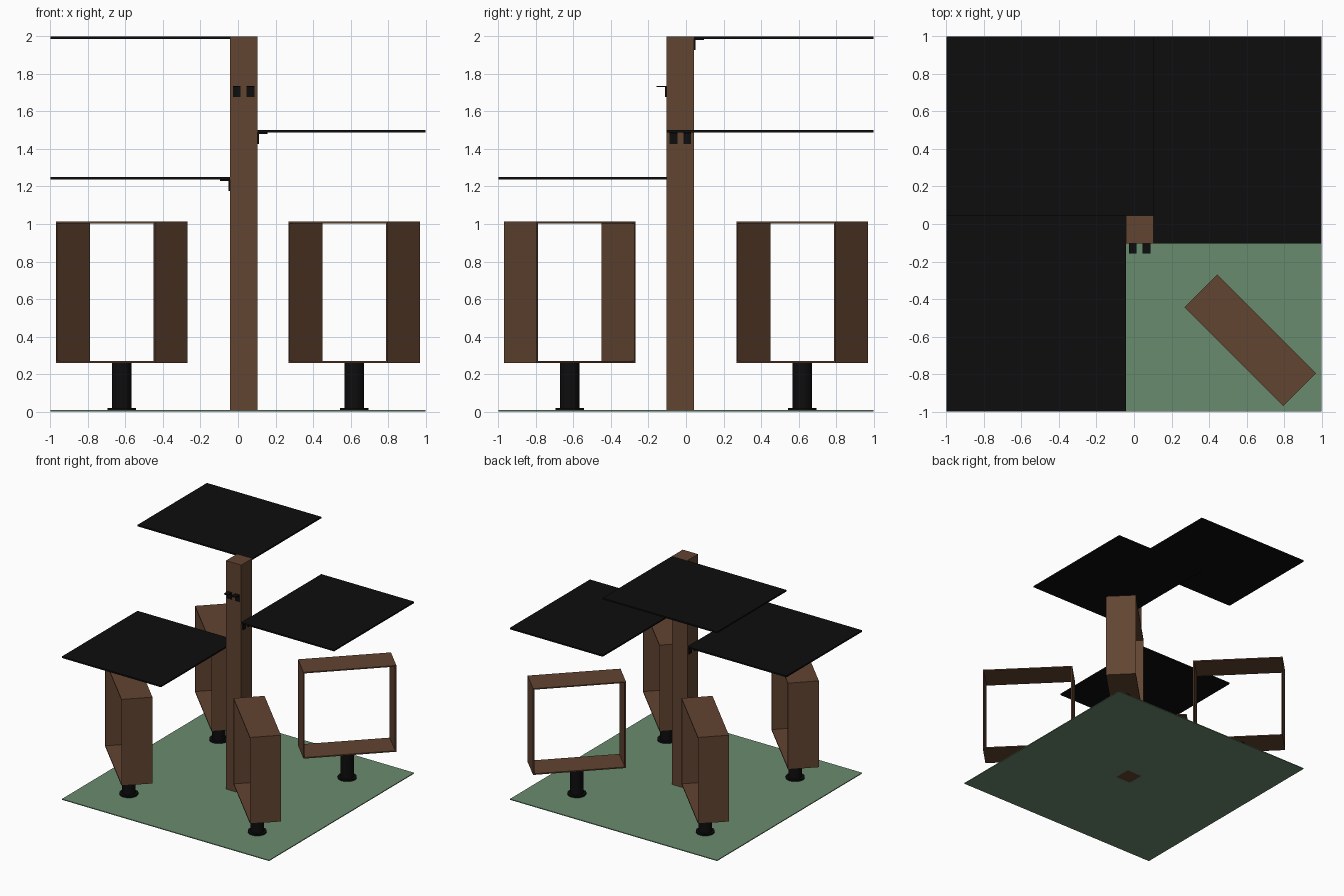
import bpy
from math import radians
from mathutils import Matrix, Vector

cube = bpy.data.objects.get("Cube")
if cube:
    bpy.data.objects.remove(cube, do_unlink=True)


def material(name, rgb):
    m = bpy.data.materials.new(name)
    m.use_nodes = True
    m.diffuse_color = (*rgb, 1)
    m.node_tree.nodes["Principled BSDF"].inputs["Base Color"].default_value = (*rgb, 1)
    return m


WOOD = material("brown wood", (0.122, 0.058, 0.031))
GRASS = material("muted green", (0.144, 0.26, 0.155))
BLACK = material("black", (0.004, 0.004, 0.004))


def box(name, low, high, mat, matrix=Matrix()):
    """Box between two corners, optionally moved by a matrix."""
    low, high = Vector(low), Vector(high)
    bpy.ops.mesh.primitive_cube_add(size=1)
    ob = bpy.context.object
    ob.name = name
    ob.data.transform(matrix @ Matrix.Translation((low + high) / 2)
                      @ Matrix.Diagonal((*(high - low), 1)))
    ob.data.materials.append(mat)
    return ob


def disc(name, x, y, z0, z1, radius):
    bpy.ops.mesh.primitive_cylinder_add(vertices=32, radius=radius, depth=z1 - z0,
                                        location=(x, y, (z0 + z1) / 2))
    ob = bpy.context.object
    ob.name = name
    ob.data.materials.append(BLACK)
    bpy.ops.object.shade_smooth_by_angle(angle=radians(30))


# Ground and central post
LO, HI = -0.043, 0.104
box("ground", (-1, -1, 0), (1, 1, 0.007), GRASS)
box("post", (LO, -HI, 0), (HI, -LO, 2), WOOD)

# Flat canopies at stepped heights
T = 0.013
for name, x0, x1, y0, y1, top in (
        ("top_canopy", -1, HI, -LO, 1, 2),
        ("middle_canopy", HI, 1, -HI, 1, 1.5),
        ("low_canopy", -1, LO, -1, -LO, 1.25)):
    box(name, (x0, y0, top - T), (x1, y1, top), BLACK)

# A pair of angle brackets on each face of the post
centre = Matrix.Translation(((LO + HI) / 2, -(LO + HI) / 2, 0))
face = (HI - LO) / 2
for side, angle, top in (("front", 0, 1.75), ("left", 90, 1.5),
                         ("back", 180, 2), ("right", 270, 1.25)):
    turn = centre @ Matrix.Rotation(radians(angle), 4, "Z")
    z = top - T
    for offset in (-0.037, 0.037):
        a, b = offset - 0.021, offset + 0.021
        box(side + "_bracket_plate", (a, -face - 0.007, z - 0.06), (b, -face, z), BLACK, turn)
        box(side + "_bracket_arm", (a, -face - 0.053, z - 0.007), (b, -face, z), BLACK, turn)

# Open square frames, each on a round pedestal
L, W, Z0, Z1, WALL = 0.373, 0.124, 0.26, 1.013, 0.01
for name, x, y, angle in (("front_left", 1, -1, -45), ("front_right", -1, -1, -45),
                          ("back_right", -1, 1, -45), ("back_left", 1, 1, 45)):
    x, y = x * 0.62, y * 0.62
    place = Matrix.Translation((x, y, 0)) @ Matrix.Rotation(radians(angle), 4, "Z")
    for part, xa, xb, za, zb in (
            ("floor", -L, L, Z0, Z0 + WALL), ("roof", -L, L, Z1 - WALL, Z1),
            ("end_a", -L, WALL - L, Z0 + WALL, Z1 - WALL),
            ("end_b", L - WALL, L, Z0 + WALL, Z1 - WALL)):
        box(name + "_frame_" + part, (xa, -W, za), (xb, W, zb), WOOD, place)
    disc(name + "_pedestal", x, y, 0.007, Z0 + 0.005, 0.053)
    disc(name + "_foot", x, y, 0.007, 0.02, 0.075)
